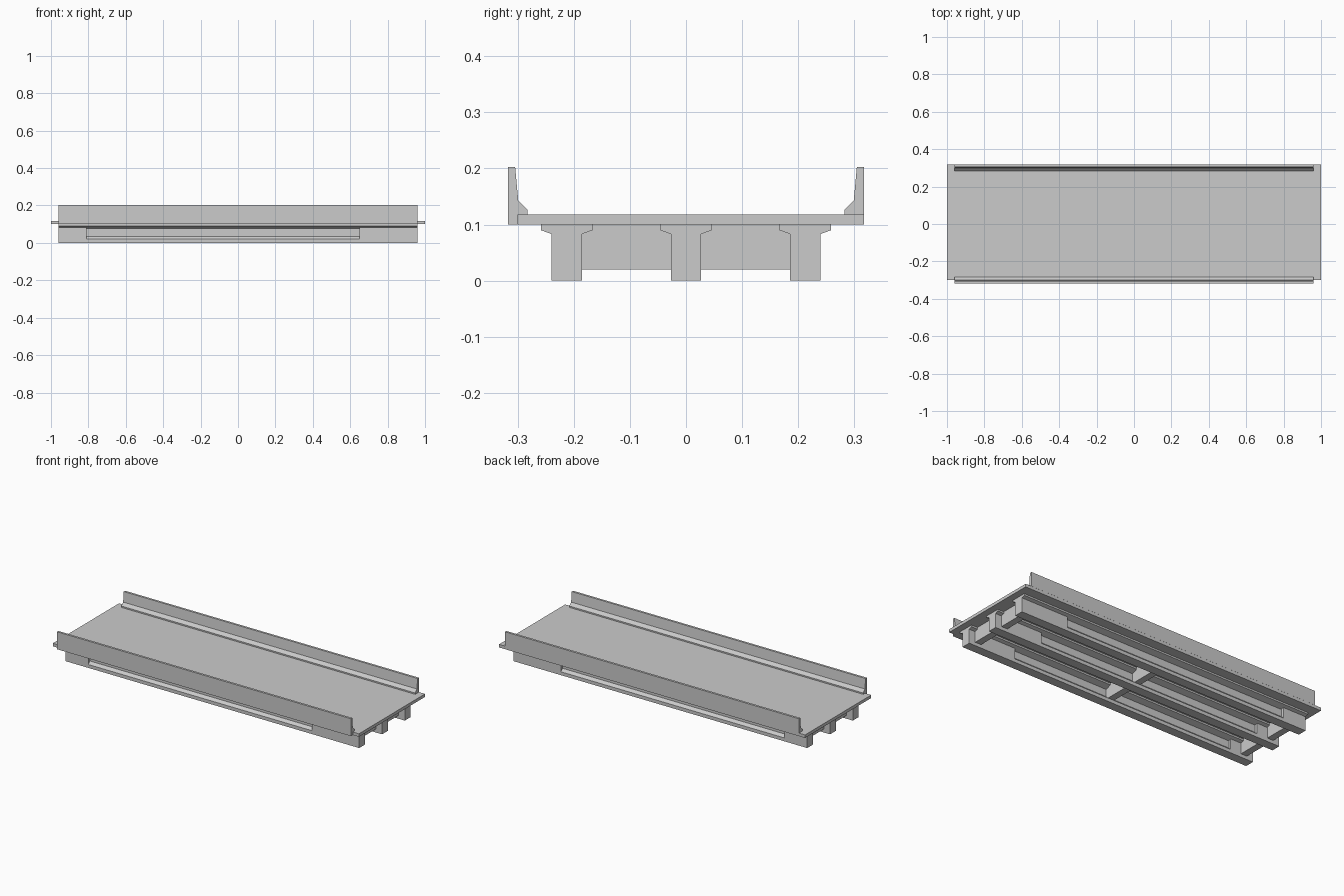
import bpy, bmesh

if "Cube" in bpy.data.objects:
    bpy.data.objects.remove(bpy.data.objects["Cube"])


def loft(name, stations):
    """Skin matching (y, z) profiles placed along x; repeated points are merged."""
    bm = bmesh.new()
    rings = [[bm.verts.new((x, y, z)) for y, z in prof] for x, prof in stations]
    n = len(rings[0])
    for a, b in zip(rings, rings[1:]):
        for i in range(n):
            j = (i + 1) % n
            bm.faces.new((a[i], a[j], b[j], b[i]))
    bm.faces.new(rings[0][::-1])
    bm.faces.new(rings[-1])
    bmesh.ops.remove_doubles(bm, verts=bm.verts, dist=1e-5)
    bmesh.ops.recalc_face_normals(bm, faces=bm.faces)
    mesh = bpy.data.meshes.new(name)
    bm.to_mesh(mesh)
    bm.free()
    obj = bpy.data.objects.new(name, mesh)
    bpy.context.collection.objects.link(obj)
    return obj


def prism(name, x0, x1, prof):
    return loft(name, [(x0, prof), (x1, prof)])


def box(name, x0, x1, y0, y1, z0, z1):
    return prism(name, x0, x1, [(y0, z0), (y1, z0), (y1, z1), (y0, z1)])


def symmetric(half, yc):
    return [(yc + y, z) for y, z in half] + [(yc - y, z) for y, z in reversed(half)]


END = 0.96
SPACING = 0.2125
names = ("front", "middle", "back")

# Road deck
box("deck", -1, 1, -0.30, 0.317, 0.10, 0.118)

# Safety barriers: the front one hangs over the deck edge, the back one sits on it
inner = [(0.2825, 0.118), (0.2825, 0.126), (0.299, 0.143), (0.3045, 0.203), (0.3175, 0.203)]
prism("back_barrier", -END, END, inner + [(0.3175, 0.118)])
prism("front_barrier", -END, END,
      [(-y, z) for y, z in inner] + [(-0.3175, 0.10), (-0.30, 0.10), (-0.30, 0.118)])

# Girders: solid end blocks with a thinner web between them
block = [(0.027, 0), (0.027, 0.02), (0.027, 0.035), (0.027, 0.0775),
         (0.027, 0.083), (0.046, 0.09), (0.046, 0.10)]
web = [(0.027, 0), (0.027, 0.02), (0.012, 0.035), (0.012, 0.0775),
       (0.027, 0.083), (0.046, 0.09), (0.046, 0.10)]
for k, label in enumerate(names):
    yc = (k - 1) * SPACING
    solid, thin = symmetric(block, yc), symmetric(web, yc)
    loft(label + "_girder", [(-END, solid), (-0.81, solid), (-0.81, thin),
                             (0.65, thin), (0.65, solid), (END, solid)])

# Cross diaphragms between neighbouring girders
for side, label in ((-1, "front"), (1, "back")):
    yc = side * SPACING / 2
    for xc, place in ((-0.90, "left"), (0.0, "centre"), (0.90, "right")):
        half = 0.094 if place == "centre" else 0.080
        box(f"{label}_{place}_diaphragm", xc - 0.02, xc + 0.02,
            yc - half, yc + half, 0.02, 0.10)
